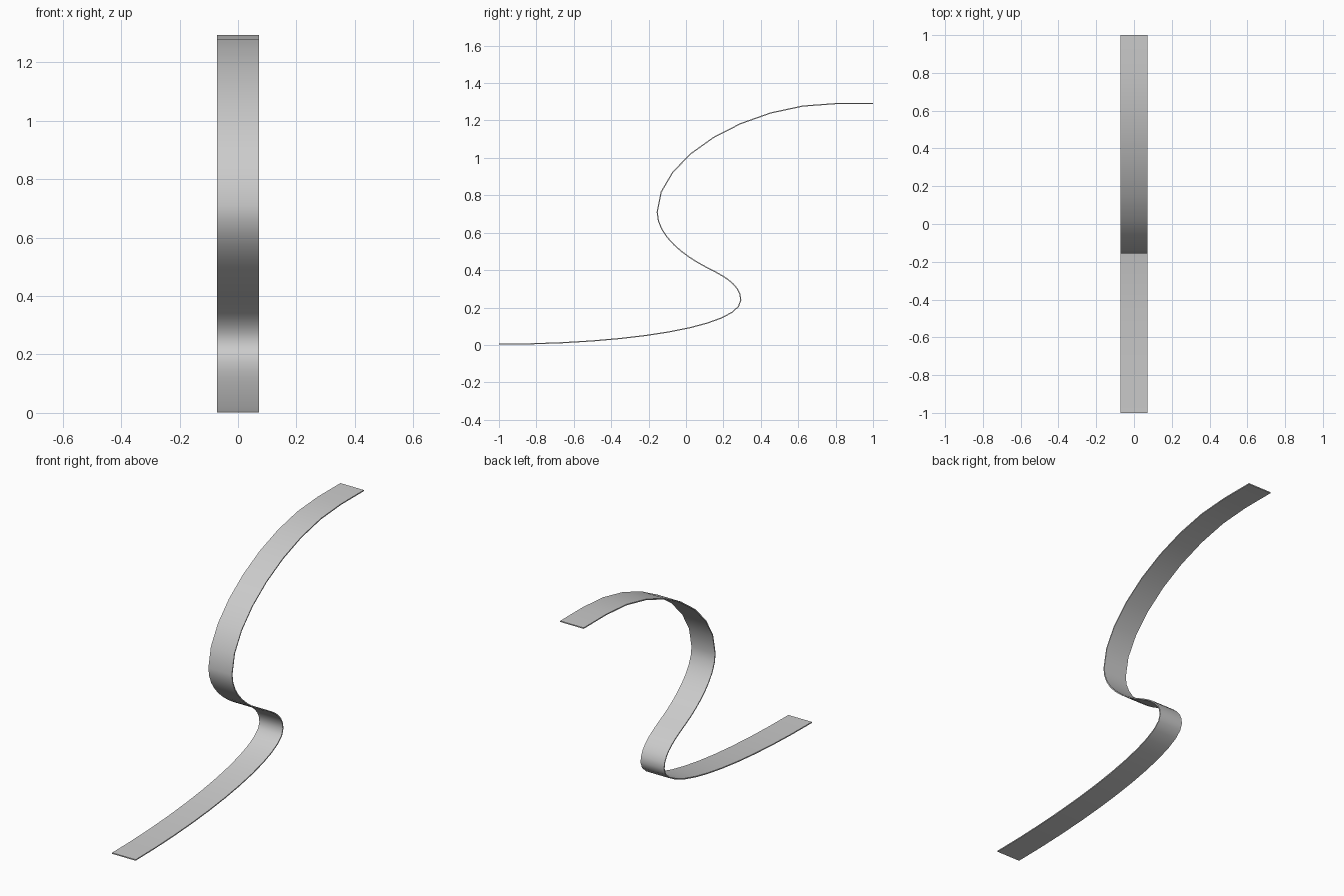
import bpy, bmesh
from mathutils import Vector
from mathutils.geometry import interpolate_bezier

if "Cube" in bpy.data.objects:
    bpy.data.objects.remove(bpy.data.objects["Cube"], do_unlink=True)

WIDTH = 0.144
THICK = 0.006


def flat_material(name, rgb):
    mat = bpy.data.materials.new(name)
    mat.use_nodes = True
    mat.diffuse_color = (*rgb, 1)
    mat.node_tree.nodes["Principled BSDF"].inputs["Base Color"].default_value = (*rgb, 1)
    return mat


# S-shaped side path: (start, handle, handle, end, steps) as (y, z)
segments = [
    ((-1, 0.004), (-0.3, 0.004), (0.293, 0.10), (0.293, 0.24), 12),
    ((0.293, 0.24), (0.293, 0.33), (0.18, 0.378), (0.10, 0.42), 8),
    ((0.10, 0.42), (0.0, 0.472), (-0.154, 0.58), (-0.154, 0.71), 8),
    ((-0.154, 0.71), (-0.154, 1.0), (0.33, 1.29), (0.80, 1.29), 8),
]
path = []
for a, b, c, d, steps in segments:
    pts = interpolate_bezier(*(Vector((0, *p)) for p in (a, b, c, d)), steps + 1)
    path += pts if not path else pts[1:]
path.append(Vector((0, 1, 1.29)))

# Ribbon strip swept along the path
bm = bmesh.new()
rows = [[bm.verts.new((x, p.y, p.z)) for x in (-WIDTH / 2, WIDTH / 2)] for p in path]
for (a, b), (c, d) in zip(rows, rows[1:]):
    bm.faces.new((a, b, d, c))
mesh = bpy.data.meshes.new("curved_ribbon")
bm.to_mesh(mesh)
bm.free()
ribbon = bpy.data.objects.new("curved_ribbon", mesh)
bpy.context.collection.objects.link(ribbon)
mesh.materials.append(flat_material("light_grey", (0.6, 0.6, 0.6)))

# Thin sheet thickness, smooth faces and sharp rims
bpy.ops.object.select_all(action="DESELECT")
ribbon.select_set(True)
bpy.context.view_layer.objects.active = ribbon
sheet = ribbon.modifiers.new("sheet_thickness", "SOLIDIFY")
sheet.thickness = THICK
sheet.offset = 0
bpy.ops.object.modifier_apply(modifier=sheet.name)
bpy.ops.object.shade_smooth_by_angle(angle=0.7)
